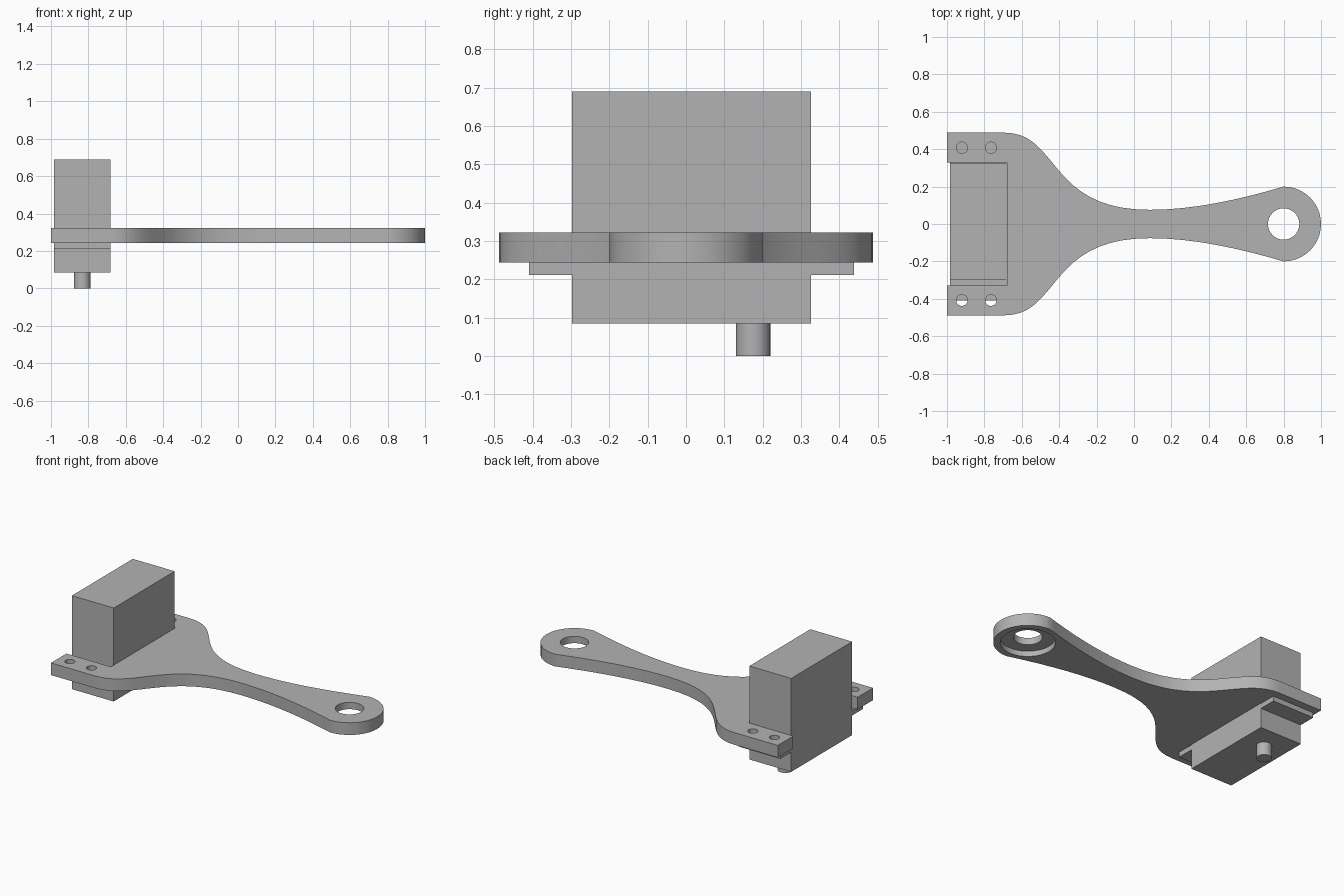
import bpy, bmesh
from math import sin, cos, pi
from mathutils import Vector
from mathutils.geometry import interpolate_bezier

cube = bpy.data.objects.get("Cube")
if cube:
    bpy.data.objects.remove(cube, do_unlink=True)

grey = bpy.data.materials.new("light grey")
grey.use_nodes = True
color = (0.45, 0.45, 0.45, 1)
grey.diffuse_color = color
grey.node_tree.nodes["Principled BSDF"].inputs["Base Color"].default_value = color


def prism(name, outline, z0, z1):
    """Extrude a closed 2D outline from z0 to z1."""
    bm = bmesh.new()
    base = bm.faces.new([bm.verts.new((p[0], p[1], z0)) for p in outline])
    top = bmesh.ops.extrude_face_region(bm, geom=[base])["geom"]
    bmesh.ops.translate(bm, vec=(0, 0, z1 - z0),
                        verts=[v for v in top if isinstance(v, bmesh.types.BMVert)])
    bmesh.ops.recalc_face_normals(bm, faces=bm.faces)
    mesh = bpy.data.meshes.new(name)
    bm.to_mesh(mesh)
    bm.free()
    mesh.materials.append(grey)
    obj = bpy.data.objects.new(name, mesh)
    bpy.context.collection.objects.link(obj)
    return obj


def rect(x0, x1, y0, y1):
    return [(x0, y0), (x1, y0), (x1, y1), (x0, y1)]


def circle(x, y, r, n=32):
    return [(x + r * cos(2 * pi * i / n), y + r * sin(2 * pi * i / n)) for i in range(n)]


def bezier(*pts):
    return [(p.x, p.y) for p in interpolate_bezier(*[Vector(p) for p in pts], 20)]


def smooth(obj):
    bpy.ops.object.select_all(action="DESELECT")
    obj.select_set(True)
    bpy.context.view_layer.objects.active = obj
    bpy.ops.object.shade_smooth_by_angle(angle=0.5)


# Arm plate: mirrored waisted outline, rounded tip, open slot at the wide end
SLOT_X, SLOT_Y = -0.68, 0.33
half = [(SLOT_X, SLOT_Y), (-1, SLOT_Y), (-1, 0.488)]
half += bezier((-0.69, 0.488), (-0.40, 0.488), (-0.46, 0.076), (0.08, 0.076))
half += bezier((0.08, 0.076), (0.32, 0.076), (0.56, 0.13), (0.8, 0.2))[1:]
half += [(0.8 + 0.2 * sin(i * pi / 20), 0.2 * cos(i * pi / 20)) for i in range(1, 10)]
outline = half + [(1, 0)] + [(x, -y) for x, y in reversed(half)]
arm = prism("arm_plate", outline, 0.243, 0.322)

# Tip hole, its recess underneath, and the four screw holes
cutters = [prism("tip_hole_cutter", circle(0.8, 0, 0.084), 0.1, 0.5),
           prism("tip_recess_cutter", circle(0.8, 0, 0.16), 0.1, 0.278)]
for x in (-0.92, -0.765):
    for y in (-0.408, 0.408):
        cutters.append(prism("screw_hole_cutter", circle(x, y, 0.03, 24), 0.1, 0.5))
for cutter in cutters:
    mod = arm.modifiers.new("cut", "BOOLEAN")
    mod.operation = "DIFFERENCE"
    mod.solver = "EXACT"
    mod.object = cutter
    bpy.context.view_layer.objects.active = arm
    bpy.ops.object.modifier_apply(modifier=mod.name)
    bpy.data.objects.remove(cutter, do_unlink=True)
smooth(arm)

# Motor: body, mounting flange under the plate, output shaft
prism("motor_body", rect(-0.983, -0.683, -0.298, 0.326), 0.084, 0.69)
prism("mounting_flange", rect(-0.983, -0.683, -0.41, 0.438), 0.211, 0.243)
smooth(prism("output_shaft", circle(-0.833, 0.175, 0.045), 0, 0.09))
